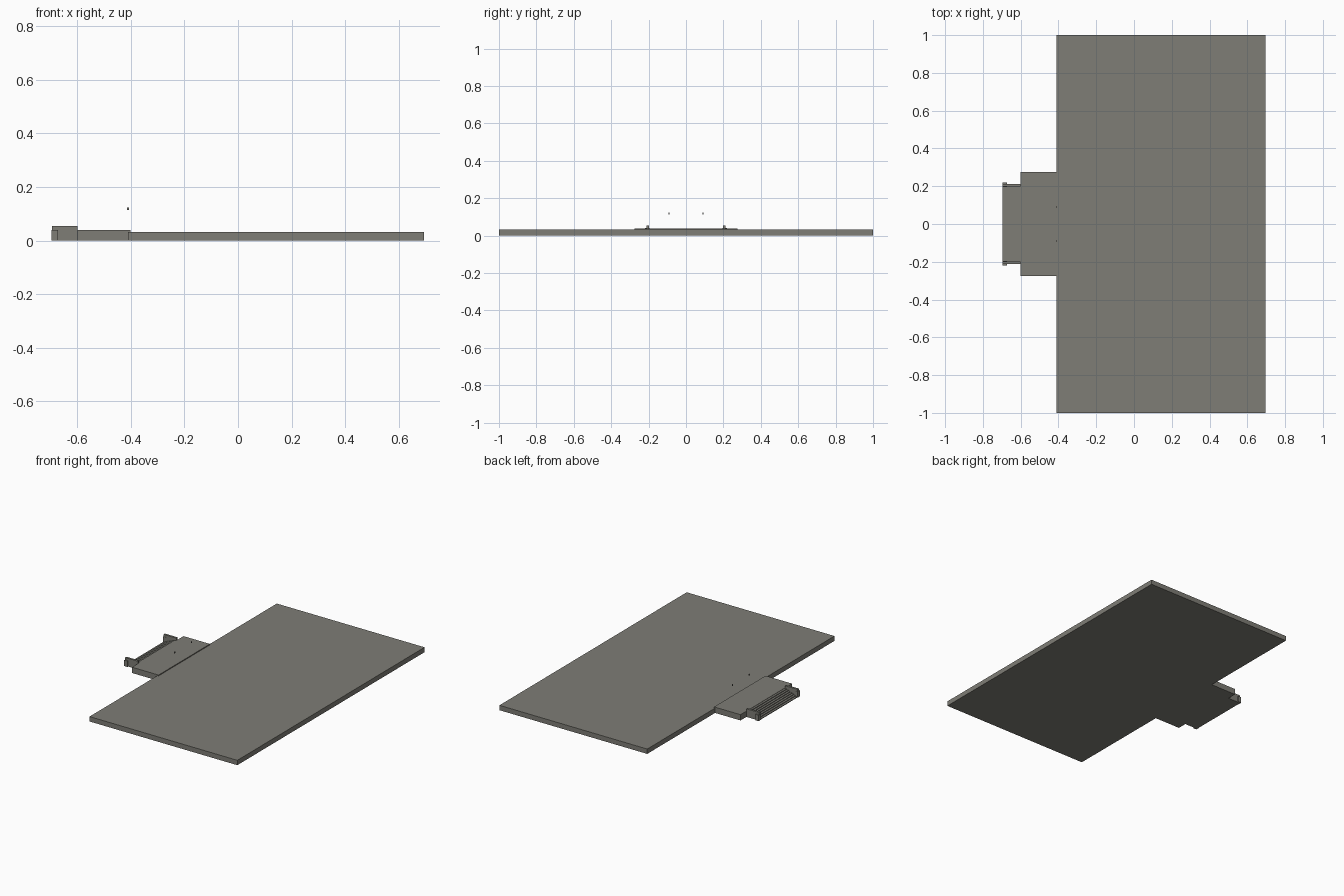
import bpy

cube = bpy.data.objects.get("Cube")
if cube:
    bpy.data.objects.remove(cube, do_unlink=True)

stone = bpy.data.materials.new("warm_grey_stone")
stone.use_nodes = True
color = (0.21, 0.205, 0.18, 1)
stone.diffuse_color = color
stone.node_tree.nodes["Principled BSDF"].inputs["Base Color"].default_value = color


def add_mesh(name, verts, faces):
    mesh = bpy.data.meshes.new(name)
    mesh.from_pydata(verts, [], faces)
    mesh.materials.append(stone)
    obj = bpy.data.objects.new(name, mesh)
    bpy.context.collection.objects.link(obj)
    return obj


def extrude_profile(name, profile, y0, y1):
    """Extrude a clockwise x-z outline from y0 to y1."""
    n = len(profile)
    verts = [(x, y, z) for y in (y0, y1) for x, z in profile]
    faces = [tuple(reversed(range(n))), tuple(range(n, 2 * n))]
    faces += [(i, (i + 1) % n, n + (i + 1) % n, n + i) for i in range(n)]
    return add_mesh(name, verts, faces)


def box(name, x0, x1, y0, y1, z0, z1):
    return extrude_profile(name, [(x0, z0), (x0, z1), (x1, z1), (x1, z0)], y0, y1)


# Main platform and raised entrance landing
box("platform_slab", -0.41, 0.695, -1, 1, 0, 0.033)
box("entrance_landing", -0.60, -0.402, -0.275, 0.275, 0, 0.039)

# Flight of steps descending away from the landing
STEPS = 7
x_out, x_in, top = -0.695, -0.60, 0.037
run, rise = (x_in - x_out) / STEPS, top / STEPS
stair = [(x_out, 0)]
for i in range(STEPS):
    stair += [(x_out + i * run, (i + 1) * rise),
              (x_out + (i + 1) * run, (i + 1) * rise)]
stair.append((x_in, 0))
extrude_profile("entrance_steps", stair, -0.2, 0.2)

# Mirrored stair walls, end posts and small floating markers
for side, s in (("left", 1), ("right", -1)):
    def pair_box(name, x0, x1, ya, yb, z0, z1):
        y0, y1 = sorted((s * ya, s * yb))
        box(f"{side}_{name}", x0, x1, y0, y1, z0, z1)

    pair_box("stair_wall", -0.695, -0.60, 0.198, 0.212, 0, 0.055)
    pair_box("stair_post", -0.697, -0.673, 0.196, 0.22, 0, 0.04)
    pair_box("marker", -0.414, -0.408, 0.087, 0.093, 0.114, 0.124)
